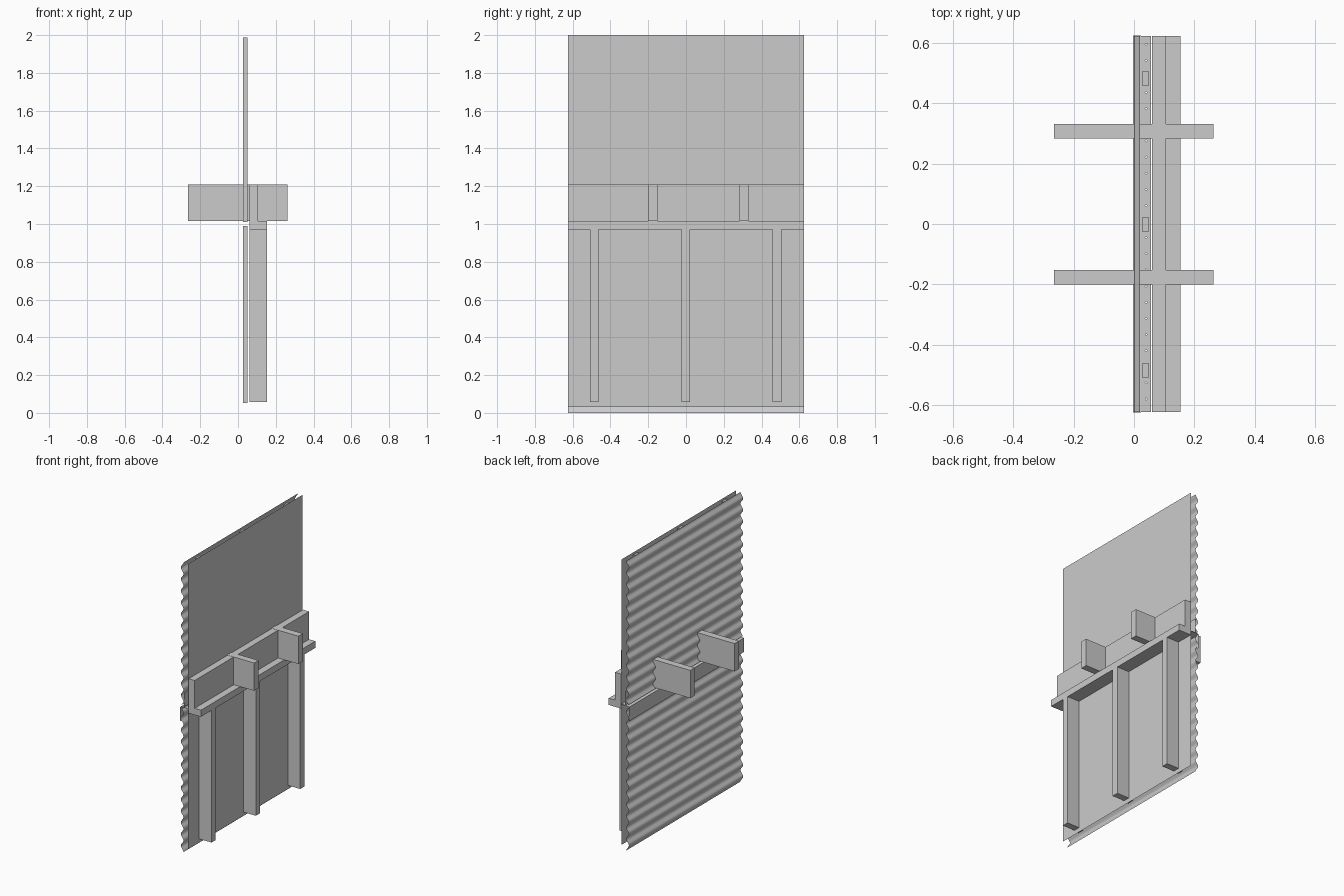
import bpy
import bmesh
import math

default = bpy.data.objects.get("Cube")
if default:
    bpy.data.objects.remove(default, do_unlink=True)

GREY = 0.6
mat = bpy.data.materials.new("light grey")
mat.use_nodes = True
mat.diffuse_color = (GREY, GREY, GREY, 1)
mat.node_tree.nodes["Principled BSDF"].inputs["Base Color"].default_value = (GREY, GREY, GREY, 1)

HALF = 0.624  # half the wall's length along y


def finish(name, bm):
    mesh = bpy.data.meshes.new(name)
    bm.to_mesh(mesh)
    bm.free()
    mesh.materials.append(mat)
    obj = bpy.data.objects.new(name, mesh)
    bpy.context.collection.objects.link(obj)
    return obj


def box(name, x, y, z):
    """Box from (low, high) ranges on each axis."""
    bm = bmesh.new()
    bmesh.ops.create_cube(bm, size=1)
    for v in bm.verts:
        v.co = [(r[0] + r[1]) / 2 + c * (r[1] - r[0]) for c, r in zip(v.co, (x, y, z))]
    return finish(name, bm)


def sheet(name, profile, smooth=False, half=HALF):
    """Thin sheet: an x-z profile swept along y."""
    bm = bmesh.new()
    rows = [[bm.verts.new((x, y, z)) for y in (-half, half)] for x, z in profile]
    for a, b in zip(rows, rows[1:]):
        face = bm.faces.new((a[0], b[0], b[1], a[1]))
        face.smooth = smooth
    return finish(name, bm)


def corrugated(name, low, high, pitch=0.08):
    steps = round((high - low) / pitch * 12)
    heights = [low + (high - low) * i / steps for i in range(steps + 1)]
    sheet(name, [(0.01 + 0.01 * math.cos(math.tau * z / pitch), z) for z in heights], True)


# Outer cladding and inner lining, split at the floor line
corrugated("lower_cladding", 0.0, 0.985)
corrugated("upper_cladding", 1.01, 2.0)
sheet("lower_lining", [(0.056, 0.99), (0.056, 0.03)])
sheet("upper_lining", [(0.056, 2.0), (0.056, 1.01)])

# Stepped flashing between the two cladding sheets
sheet("flashing", [(-0.004, 0.9), (-0.004, 0.997), (0.024, 1.003), (0.024, 1.1)], half=0.625)

# Perforated vent strip closing the cavity
strip = box("vent_strip", (0.024, 0.056), (-HALF, HALF), (0.999, 1.001))
bm = bmesh.new()
for i in range(-11, 12):
    made = bmesh.ops.create_cone(bm, cap_ends=True, segments=8, radius1=0.003,
                                 radius2=0.003, depth=0.02)
    bmesh.ops.translate(bm, verts=made["verts"], vec=(0.04, i * 0.0535 + 0.008, 1))
cutter = finish("hole_cutter", bm)
cutter.hide_render = True
cutter.hide_set(True)
cut = strip.modifiers.new("holes", 'BOOLEAN')
cut.operation = 'DIFFERENCE'
cut.solver = 'EXACT'
cut.object = cutter
bpy.context.view_layer.objects.active = strip
bpy.ops.object.modifier_apply(modifier=cut.name)
bpy.data.objects.remove(cutter, do_unlink=True)

# Cavity battens and wall studs share the same spacing
for i, place in enumerate(("front", "middle", "back")):
    mid = (i - 1) * 0.484 - 0.002
    span = (mid - 0.023, mid + 0.023)
    box(place + "_stud", (0.06, 0.154), span, (0.058, 0.97))
    box(place + "_lower_batten", (0.027, 0.05), span, (0.052, 0.99))
    box(place + "_upper_batten", (0.027, 0.05), span, (1.01, 1.988))

# Top plate, rim joist and floor joists running through the wall
box("top_plate", (0.06, 0.154), (-HALF, HALF), (0.97, 1.016))
box("rim_joist", (0.06, 0.106), (-HALF, HALF), (1.016, 1.208))
for place, low in (("front", -0.2), ("back", 0.284)):
    box(place + "_joist", (-0.265, 0.263), (low, low + 0.048), (1.017, 1.209))
